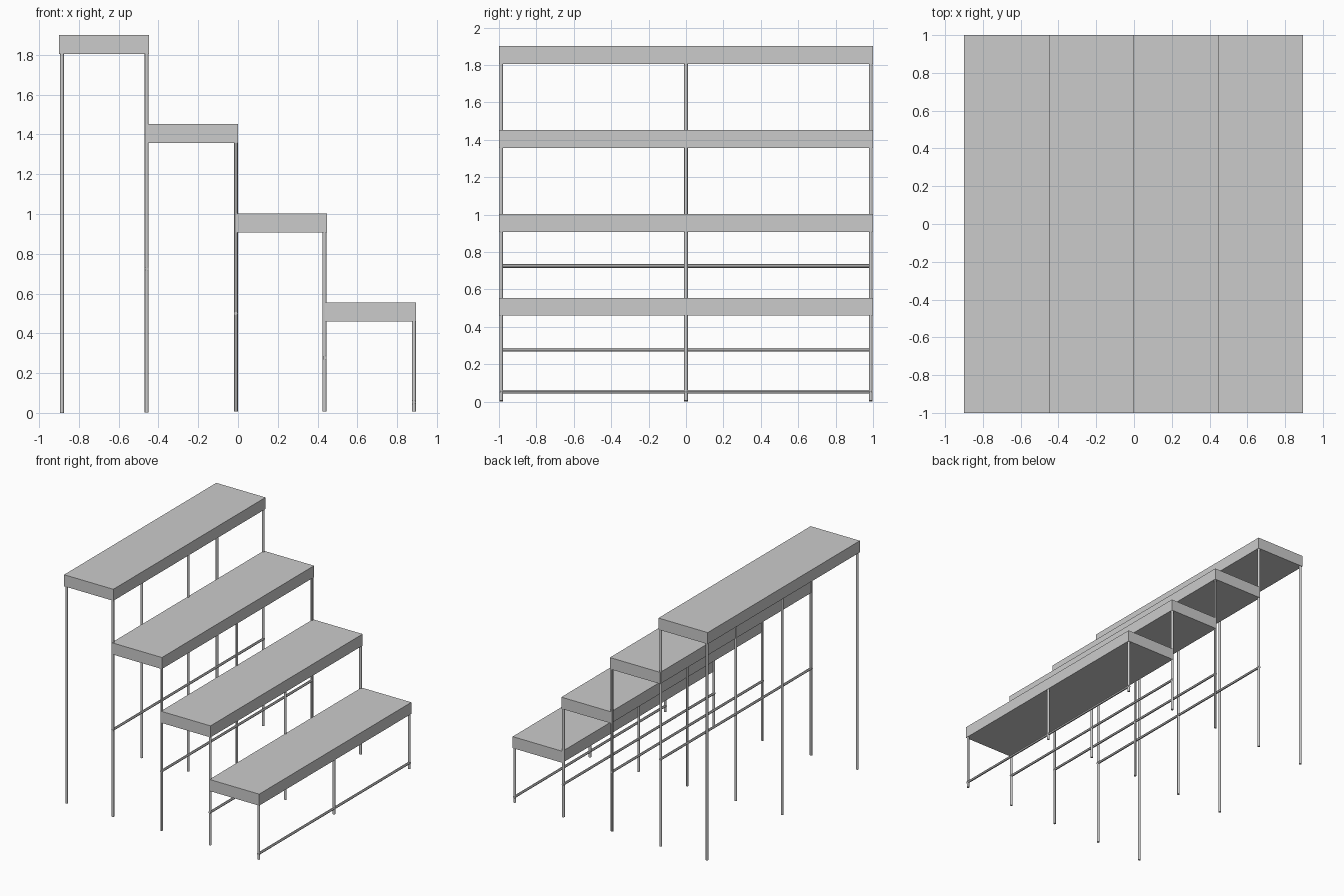
import bpy
from mathutils import Vector

if "Cube" in bpy.data.objects:
    bpy.data.objects.remove(bpy.data.objects["Cube"])

R = 0.01  # tube radius


def box(name, x0, x1, y0, y1, z0, z1):
    bpy.ops.mesh.primitive_cube_add(size=1, location=((x0 + x1) / 2, (y0 + y1) / 2, (z0 + z1) / 2))
    ob = bpy.context.object
    ob.name = name
    ob.scale = (x1 - x0, y1 - y0, z1 - z0)
    bpy.ops.object.transform_apply(location=False, rotation=False, scale=True)
    return ob


def tube(name, a, b):
    a, b = Vector(a), Vector(b)
    d = b - a
    bpy.ops.mesh.primitive_cylinder_add(vertices=12, radius=R, depth=d.length, location=(a + b) / 2,
                                        rotation=d.to_track_quat('Z', 'Y').to_euler())
    ob = bpy.context.object
    ob.name = name
    bpy.ops.object.shade_smooth_by_angle()
    return ob


# Four stepped shelves, lowest at the right
shelves = [(-0.90, -0.447, 1.90), (-0.463, 0.0, 1.452), (-0.01, 0.447, 1.003), (0.437, 0.895, 0.555)]
for i, (x0, x1, top) in enumerate(shelves):
    box(f"shelf_{i + 1}", x0, x1, -1, 1, top - 0.096, top)

# Rows of three legs, each reaching the shelf above it: (x, foot, top)
legs = [(-0.885, 0.0, 1.81), (-0.459, 0.003, 1.81), (-0.011, 0.006, 1.36),
        (0.436, 0.006, 0.91), (0.884, 0.006, 0.465)]
for i, (x, foot, top) in enumerate(legs):
    for j, y in enumerate((-0.988, 0, 0.988)):
        tube(f"leg_{i + 1}_{j + 1}", (x, y, foot), (x, y, top))

# Long rails tying together each row except the rearmost
for i, ((x, _, _), z) in enumerate(zip(legs[1:], (0.725, 0.50, 0.277, 0.053))):
    tube(f"rail_{i + 1}", (x, -0.997, z), (x, 0.997, z))
